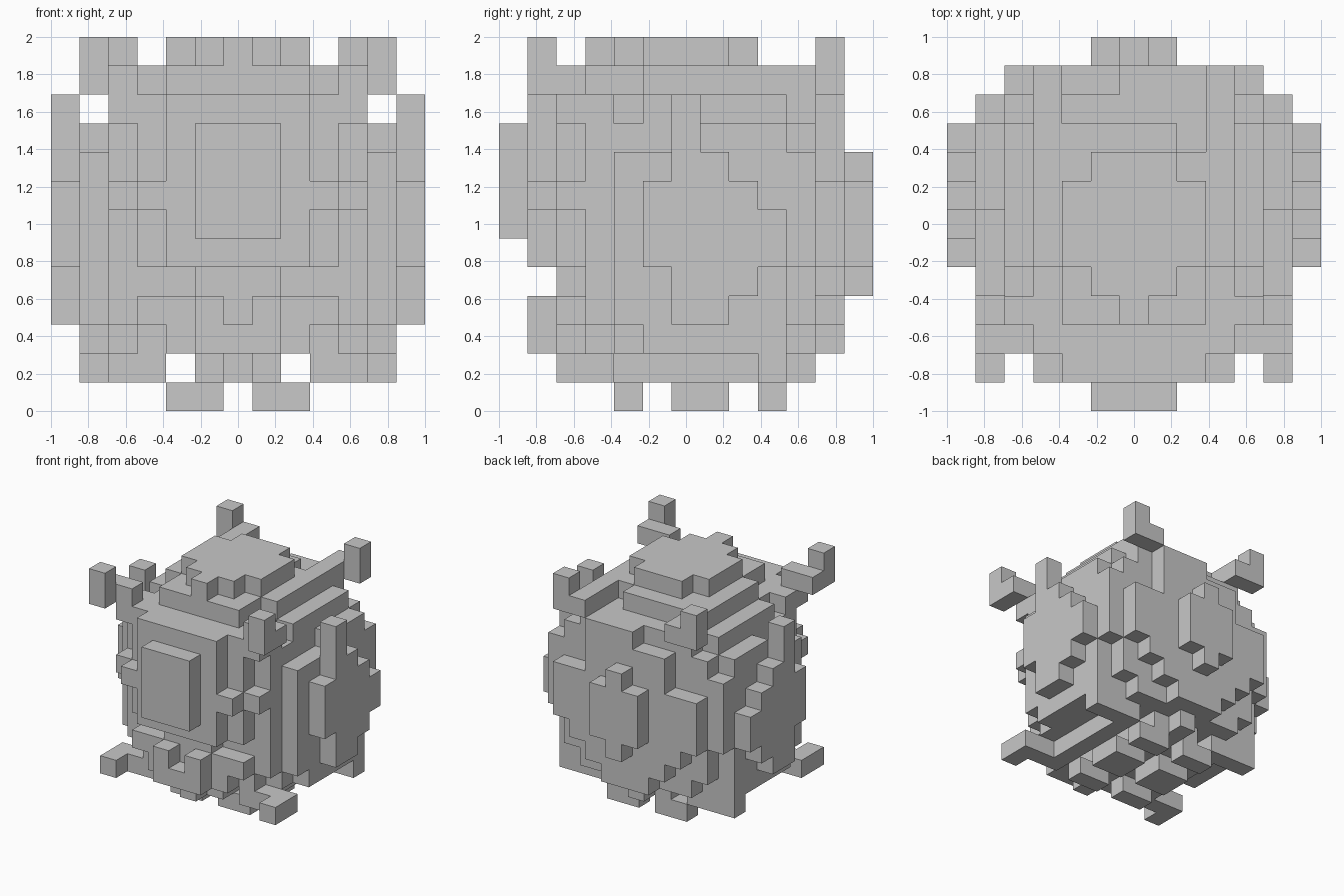
import bpy
import bmesh
from mathutils import Vector

# Remove the default cube
default_cube = bpy.data.objects.get("Cube")
if default_cube:
    bpy.data.objects.remove(default_cube, do_unlink=True)

GRID = 13
UNIT = 2 / GRID

# One plain grey for the whole model
SHADE = (0.58, 0.58, 0.58, 1)
grey = bpy.data.materials.new("plain grey")
grey.use_nodes = True
grey.diffuse_color = SHADE
grey.node_tree.nodes["Principled BSDF"].inputs["Base Color"].default_value = SHADE


def block(x, y, z, mirror=False):
    """Cells in inclusive ranges; a range may be a single number."""
    spans = [(s, s) if isinstance(s, int) else s for s in (x, y, z)]
    ranges = [range(a, b + 1) for a, b in spans]
    cells = {(i, j, k) for i in ranges[0] for j in ranges[1] for k in ranges[2]}
    if mirror:
        cells |= {(GRID - 1 - i, j, k) for i, j, k in cells}
    return cells


def both(x, y, z):
    return block(x, y, z, mirror=True)


parts = {}

# Body core with trimmed lower edges and notched shoulders
parts["body_core"] = (
    block((2, 10), (3, 10), (3, 9))
    | block((3, 9), (2, 10), 10)
    | block((3, 9), (3, 10), 2)
    | both(10, (4, 9), 2)
    | both(10, (2, 3), 10)
    | both(10, (5, 9), 10)
)

# Face: stepped plate, cross bar, recessed corners and raised nose panel
parts["face_frame"] = block((3, 9), 2, (5, 9)) | both(10, 2, 7)
parts["face_plate"] = block((4, 8), 1, (5, 10)) | both(9, 1, 7)
parts["nose_panel"] = block((5, 7), 0, (6, 9))

# Mouth: stepped jaw with two teeth
parts["jaw"] = block((5, 7), 2, 4) | block((3, 9), 2, 3) | block((4, 8), 2, 2)
parts["teeth"] = both(7, 1, (2, 3)) | block(6, 1, 2)

# Stepped plates on both sides
parts["side_plates"] = (
    both(11, (4, 9), (3, 8))
    | both(11, 10, (5, 8))
    | both(11, (5, 8), 2)
    | both(11, (7, 9), 9)
)
parts["side_panels"] = (
    both(12, 5, (5, 7))
    | both(12, 6, (3, 10))
    | both(12, 7, (3, 8))
    | both(12, 8, (4, 7))
    | both(12, 9, (5, 6))
)

# Stepped plates on the back
parts["back_plate"] = (
    both((9, 10), 11, (5, 7))
    | both(9, 11, 4)
    | block((4, 8), 11, (3, 9))
    | block((6, 8), 11, 10)
    | block((5, 7), 11, 2)
)
parts["back_panel"] = block((5, 7), 12, (5, 7)) | block(6, 12, (4, 8))

# Crown on top
parts["crown_base"] = (
    block((4, 8), (3, 8), 11)
    | block((4, 7), 9, 11)
    | both(9, (5, 9), 11)
)
parts["crown_cap"] = (
    block((4, 8), (5, 7), 12)
    | block((5, 7), 8, 12)
    | block((5, 7), 4, 12)
    | block(6, 3, 12)
)

# Four corner horns
parts["front_horns"] = both(11, 1, (11, 12)) | both((10, 11), 2, 11)
parts["back_horns"] = both(10, 11, (11, 12)) | both(9, (10, 11), 11)

# Feet and underside
parts["front_feet"] = both(11, (2, 3), 1) | both((9, 10), 3, 1)
parts["back_feet"] = both(11, 9, (1, 2)) | both(10, 9, 1)
parts["belly"] = block((5, 7), (3, 9), 1) | both(9, (4, 9), 1) | block(6, (2, 10), 1)
parts["belly_pegs"] = both((7, 8), 4, 0) | both((7, 8), (6, 7), 0) | both((7, 8), 9, 0)

# Build only the exposed faces of each part, then merge flat regions
solid = set().union(*parts.values())
done = set()


def build(name, cells):
    bm = bmesh.new()
    for cell in sorted(cells):
        for axis in range(3):
            for side in (0, 1):
                step = list(cell)
                step[axis] += 2 * side - 1
                if tuple(step) in solid:
                    continue
                u, v = (axis + 1) % 3, (axis + 2) % 3
                ring = []
                for du, dv in ((0, 0), (1, 0), (1, 1), (0, 1)):
                    corner = Vector(cell)
                    corner[axis] += side
                    corner[u] += du
                    corner[v] += dv
                    ring.append(bm.verts.new(corner * UNIT - Vector((1, 1, 0))))
                bm.faces.new(ring if side else ring[::-1])
    bmesh.ops.remove_doubles(bm, verts=bm.verts, dist=UNIT / 100)
    bmesh.ops.dissolve_limit(bm, angle_limit=0.01, verts=bm.verts, edges=bm.edges)
    mesh = bpy.data.meshes.new(name)
    bm.to_mesh(mesh)
    bm.free()
    mesh.materials.append(grey)
    bpy.context.scene.collection.objects.link(bpy.data.objects.new(name, mesh))


for part_name, part_cells in parts.items():
    build(part_name, part_cells - done)
    done |= part_cells
